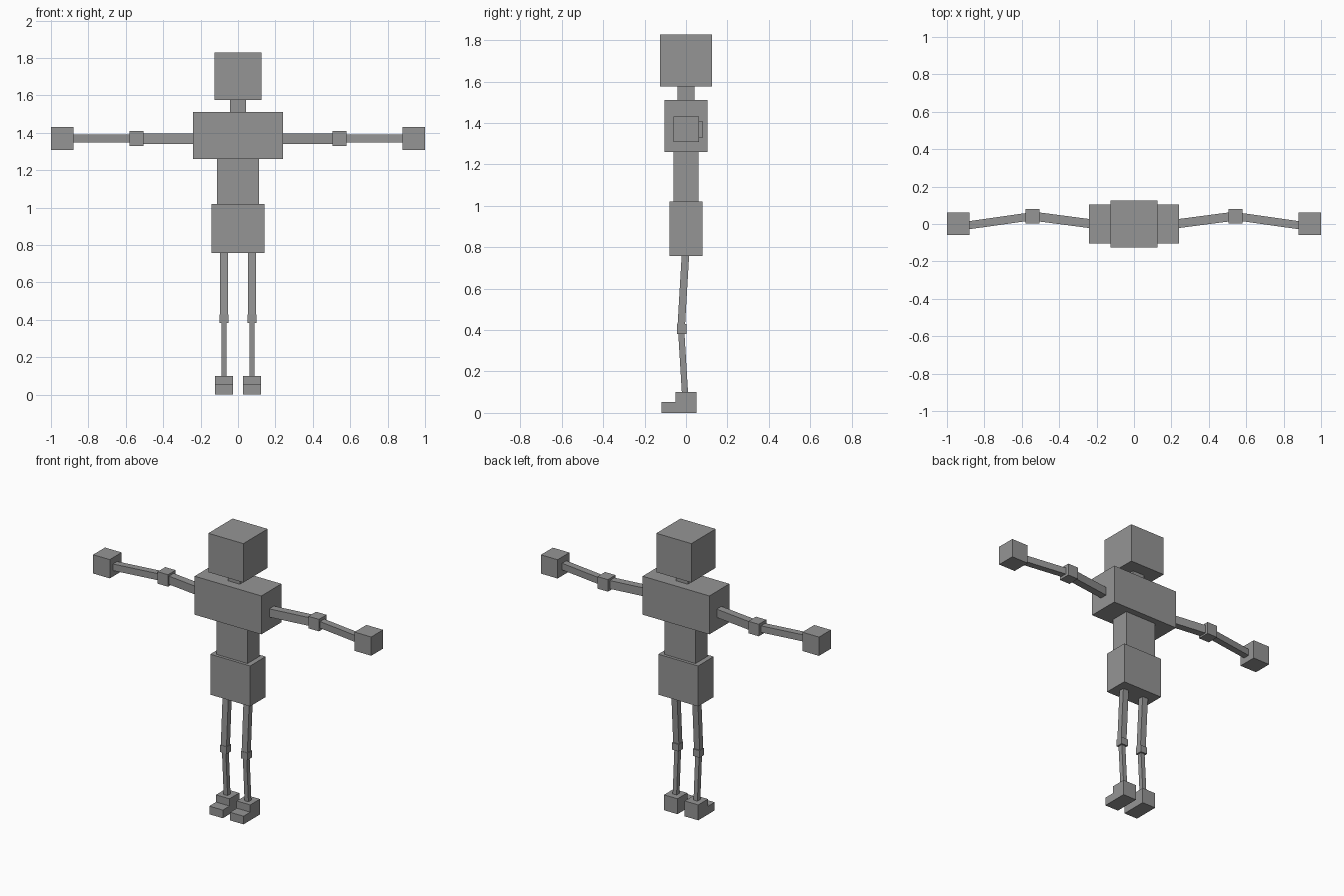
import bpy
from mathutils import Vector, Matrix

if "Cube" in bpy.data.objects:
    bpy.data.objects.remove(bpy.data.objects["Cube"])

grey = bpy.data.materials.new("mid_grey")
grey.diffuse_color = (0.3, 0.3, 0.3, 1)
grey.use_nodes = True
grey.node_tree.nodes["Principled BSDF"].inputs["Base Color"].default_value = grey.diffuse_color


def finish(name):
    ob = bpy.context.object
    ob.name = name
    ob.data.materials.append(grey)
    return ob


def box(name, x, y, z):
    """Box from (min, max) ranges along each axis."""
    bpy.ops.mesh.primitive_cube_add(size=1)
    ob = finish(name)
    size = [r[1] - r[0] for r in (x, y, z)]
    mid = [(r[0] + r[1]) / 2 for r in (x, y, z)]
    ob.data.transform(Matrix.Translation(mid) @ Matrix.Diagonal((*size, 1)))
    return ob


def bar(name, a, b, side, across):
    """Square bar from a to b; side is its level width direction."""
    a, b, side = Vector(a), Vector(b), Vector(side)
    axis = b - a
    third = axis.cross(side).normalized()
    rot = Matrix((side, third, axis.normalized())).transposed().to_4x4()
    bpy.ops.mesh.primitive_cube_add(size=1)
    ob = finish(name)
    ob.data.transform(Matrix.Translation((a + b) / 2) @ rot
                      @ Matrix.Diagonal((across[0], across[1], axis.length, 1)))
    return ob


# Head and torso
for name, hx, hy, z in (
        ("head", 0.126, 0.125, (1.575, 1.828)),
        ("neck", 0.042, 0.042, (1.505, 1.58)),
        ("chest", 0.24, 0.103, (1.26, 1.51)),
        ("waist", 0.111, 0.061, (1.015, 1.265)),
        ("pelvis", 0.143, 0.08, (0.757, 1.02))):
    box(name, (-hx, hx), (-hy, hy), z)

for side, s in (("right", -1), ("left", 1)):
    def span(lo, hi):
        return tuple(sorted((s * lo, s * hi)))

    # Arm, bent slightly back at the elbow
    az = 1.368
    bar(side + "_upper_arm", (s * 0.22, 0.0, az), (s * 0.54, 0.042, az), (0, 0, 1), (0.054, 0.048))
    bar(side + "_forearm", (s * 0.54, 0.042, az), (s * 0.90, -0.009, az), (0, 0, 1), (0.043, 0.043))
    box(side + "_elbow", span(0.505, 0.58), (0.003, 0.081), (1.33, 1.408))
    box(side + "_hand", span(0.88, 1.0), (-0.06, 0.062), (1.308, 1.43))

    # Leg, bent slightly forward at the knee
    lx = s * 0.075
    bar(side + "_thigh", (lx, -0.002, 0.775), (lx, -0.024, 0.40), (1, 0, 0), (0.041, 0.036))
    bar(side + "_shin", (lx, -0.024, 0.41), (lx, -0.004, 0.08), (1, 0, 0), (0.028, 0.030))
    box(side + "_knee", span(0.051, 0.099), (-0.043, 0.003), (0.382, 0.428))

    # Foot with low toe step
    box(side + "_heel", span(0.026, 0.123), (-0.05, 0.05), (0, 0.1))
    box(side + "_toe", span(0.026, 0.123), (-0.119, -0.049), (0, 0.053))
